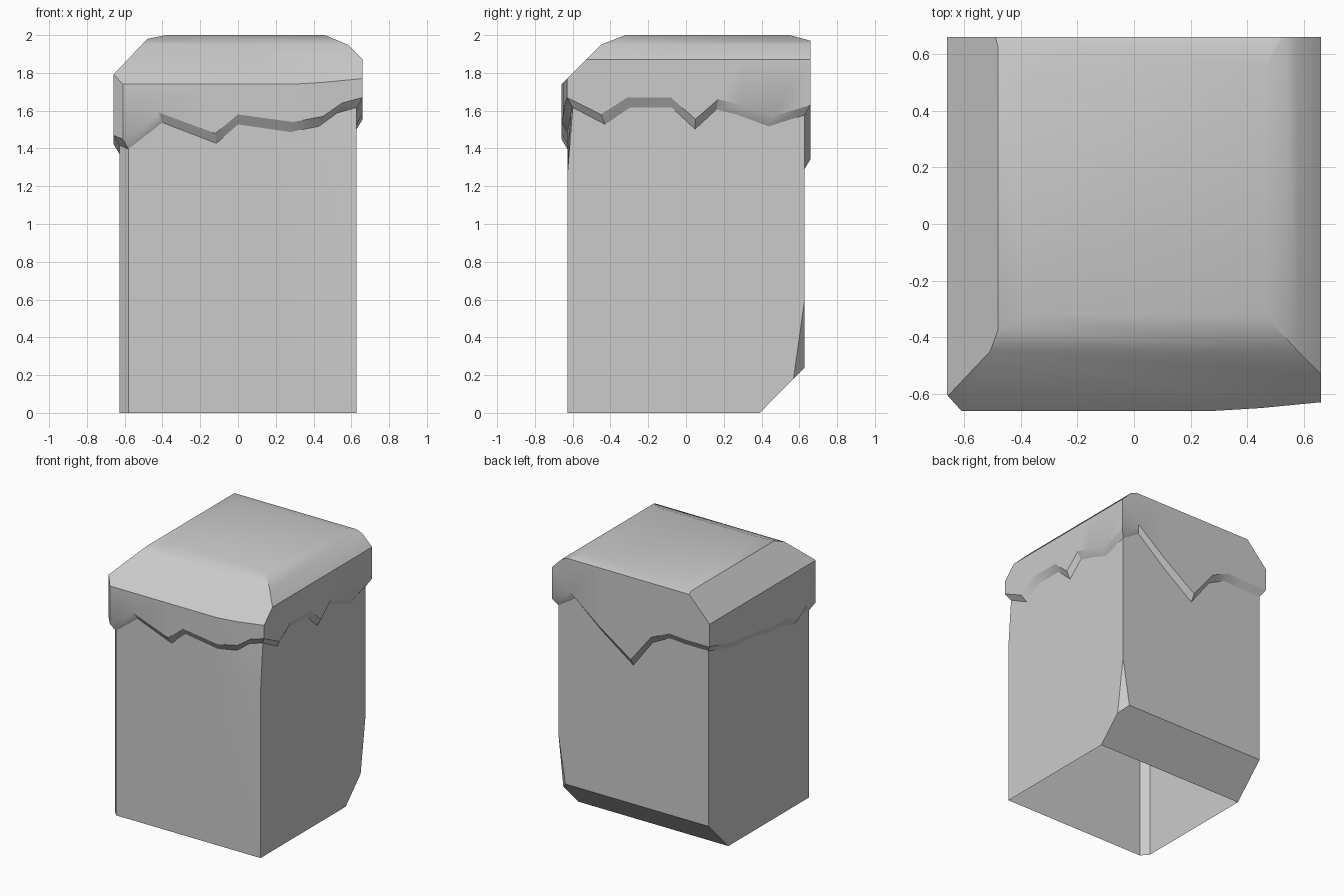
import bpy, bmesh
from mathutils import Vector

if "Cube" in bpy.data.objects:
    bpy.data.objects.remove(bpy.data.objects["Cube"])

# Ragged lower edge of the cap, side by side: (position along side, height)
FRONT = [(-.61, 1.45), (-.42, 1.59), (-.12, 1.48), (0, 1.58), (.29, 1.54),
         (.45, 1.57), (.55, 1.64)]
RIGHT = [(-.63, 1.67), (-.45, 1.58), (-.31, 1.67), (-.08, 1.67), (.05, 1.555),
         (.17, 1.66), (.29, 1.63), (.46, 1.57), (.66, 1.63)]
BACK = [(.51, 1.72), (.27, 1.53), (0, 1.345), (-.17, 1.56), (-.32, 1.63),
        (-.45, 1.62), (-.66, 1.62)]
LEFT = [(.4, 1.55), (.21, 1.53), (.05, 1.515), (-.11, 1.48), (-.26, 1.48),
        (-.41, 1.425), (-.51, 1.49), (-.605, 1.47)]


def front_y(x):
    # front wall turns in slightly toward the right corner
    return -.66 + max(0, x - .35) / .31 * .03


rim = [Vector((x, front_y(x), z)) for x, z in FRONT]
rim += [Vector((.66, y, z)) for y, z in RIGHT]
rim += [Vector((x, .66, z)) for x, z in BACK]
rim += [Vector((-.66, y, z)) for y, z in LEFT]
lip = [Vector((p.x * .952, p.y * .952, p.z - .053)) for p in rim]


def loft(bm, rings):
    loops = [[bm.verts.new(p) for p in ring] for ring in rings]
    n = len(rim)
    for a, b in zip(loops, loops[1:]):
        for i in range(n):
            j = (i + 1) % n
            bm.faces.new((a[i], a[j], b[j], b[i]))
    return loops


def slice_off(bm, co, normal):
    geom = bm.verts[:] + bm.edges[:] + bm.faces[:]
    cut = bmesh.ops.bisect_plane(bm, geom=geom, dist=1e-5, plane_co=co,
                                 plane_no=normal, clear_outer=True)['geom_cut']
    edges = [e for e in cut if isinstance(e, bmesh.types.BMEdge) and e.is_boundary]
    if edges:
        bmesh.ops.edgeloop_fill(bm, edges=edges)


def finish(bm, name):
    bmesh.ops.recalc_face_normals(bm, faces=bm.faces[:])
    mesh = bpy.data.meshes.new(name)
    bm.to_mesh(mesh)
    bm.free()
    ob = bpy.data.objects.new(name, mesh)
    bpy.context.collection.objects.link(ob)
    bpy.ops.object.select_all(action='DESELECT')
    ob.select_set(True)
    bpy.context.view_layer.objects.active = ob
    bpy.ops.object.shade_smooth_by_angle(angle=.52)


# Cap: prism with ragged hem, top edges sliced to uneven bevels
bm = bmesh.new()
loops = loft(bm, [lip, rim, [Vector((p.x, p.y, 2)) for p in rim]])
bm.faces.new(loops[-1])
# each bevel: axis, outer (position, z), inner (position, z)
for axis, (a, za), (b, zb) in [
        (1, (-.66, 1.74), (-.45, 1.95)), (1, (-.45, 1.95), (-.32, 2)),
        (0, (-.66, 1.79), (-.48, 1.98)), (0, (-.48, 1.98), (-.38, 2)),
        (0, (.66, 1.87), (.58, 1.95)), (0, (.58, 1.95), (.46, 2)),
        (1, (.66, 1.97), (.55, 2))]:
    co, no = Vector((0, 0, za)), Vector((0, 0, abs(b - a)))
    co[axis] = a
    no[axis] = (zb - za) * (1 if a > 0 else -1)
    slice_off(bm, co, no.normalized())
finish(bm, "cap")

# Body: hollow block, open underneath, chamfered at the lower back
bm = bmesh.new()
square = [Vector((p.x * .952, -.628 if p.y < -.62 else p.y * .952, 0)) for p in rim]
loops = loft(bm, [square, [p + Vector((0, 0, 1.26)) for p in square], lip])
bm.faces.new(loops[0])
slice_off(bm, (0, .39, 0), Vector((0, .24, -.238)).normalized())
# small chip on the lower back right corner
p, q, r = Vector((.628, .57, .185)), Vector((.628, .628, .6)), Vector((.57, .628, .24))
no = (q - p).cross(r - p).normalized()
slice_off(bm, p, no if no.x > 0 else -no)
bmesh.ops.delete(bm, geom=[f for f in bm.faces
                           if all(v.co.z < 1e-4 for v in f.verts)], context='FACES')
finish(bm, "body")
